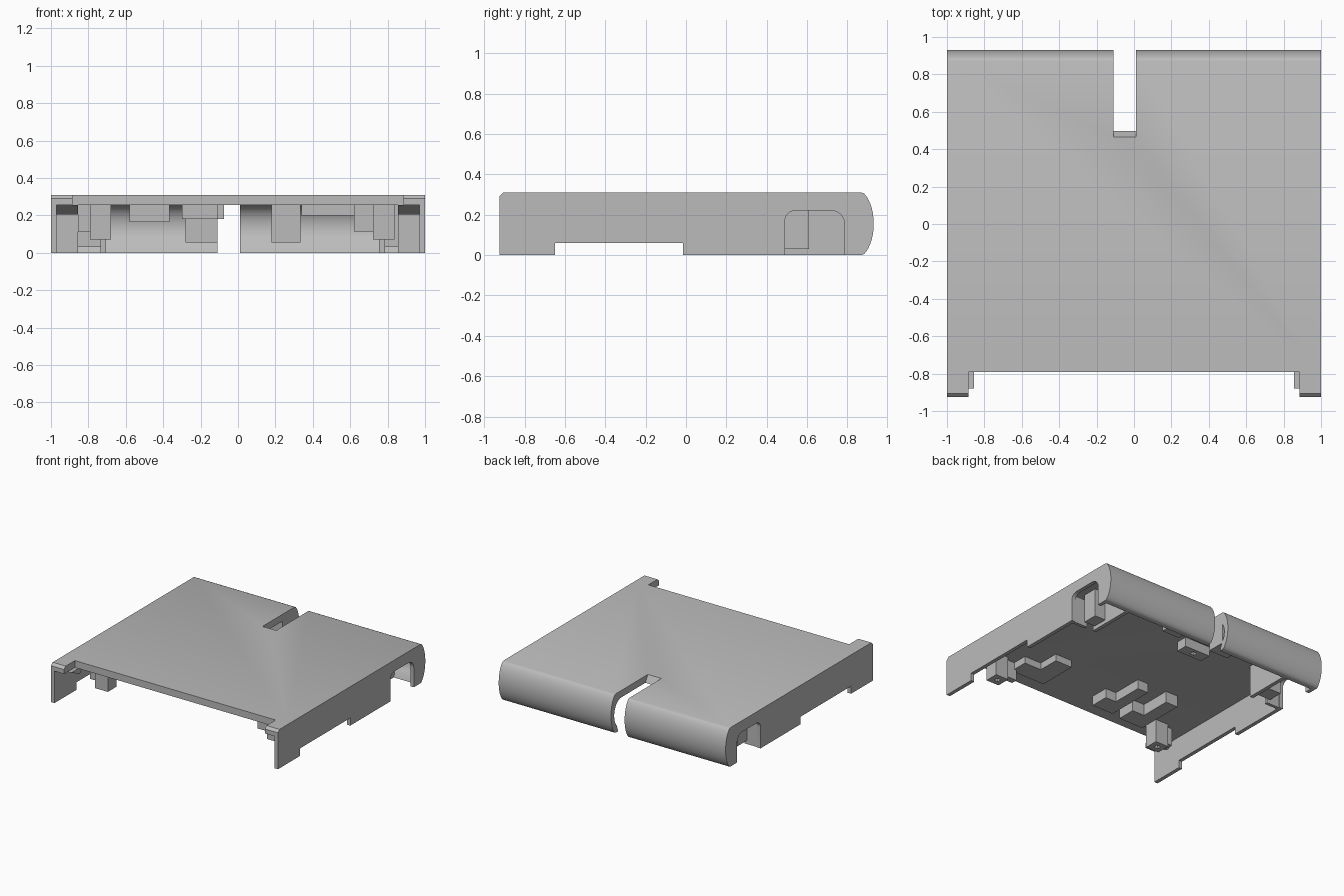
import bpy, bmesh, math

cube = bpy.data.objects.get("Cube")
if cube:
    bpy.data.objects.remove(cube, do_unlink=True)

grey = bpy.data.materials.new("plain grey")
grey.use_nodes = True
grey.diffuse_color = (0.5, 0.5, 0.5, 1)
grey.node_tree.nodes["Principled BSDF"].inputs["Base Color"].default_value = (0.5, 0.5, 0.5, 1)


def prism(name, profile, lo, hi, axis="x"):
    """Extrude a closed profile: (y, z) along x, or (x, y) along z."""
    place = (lambda p, t: (t, *p)) if axis == "x" else (lambda p, t: (*p, t))
    bm = bmesh.new()
    face = bm.faces.new([bm.verts.new(place(p, lo)) for p in profile])
    end = bmesh.ops.extrude_face_region(bm, geom=[face])["geom"]
    shift = place((0, 0), hi - lo)
    bmesh.ops.translate(bm, vec=shift, verts=[g for g in end if isinstance(g, bmesh.types.BMVert)])
    bmesh.ops.recalc_face_normals(bm, faces=bm.faces)
    mesh = bpy.data.meshes.new(name)
    bm.to_mesh(mesh)
    bm.free()
    obj = bpy.data.objects.new(name, mesh)
    bpy.context.collection.objects.link(obj)
    mesh.materials.append(grey)
    return obj


def box(name, x, y, z):
    return prism(name, [(x[0], y[0]), (x[1], y[0]), (x[1], y[1]), (x[0], y[1])], *z, axis="z")


def cut(obj, cutter):
    cutter.hide_render = True
    cutter.hide_viewport = True
    cutter.display_type = "WIRE"
    mod = obj.modifiers.new("cut", "BOOLEAN")
    mod.object = cutter
    mod.operation = "DIFFERENCE"
    mod.solver = "EXACT"


def arc(cy, cz, ry, rz, start, end, steps):
    angles = [math.radians(start + (end - start) * i / steps) for i in range(steps + 1)]
    return [(cy + ry * math.cos(a), cz + rz * math.sin(a)) for a in angles]


def smooth(obj):
    bpy.ops.object.select_all(action="DESELECT")
    obj.select_set(True)
    bpy.context.view_layer.objects.active = obj
    bpy.ops.object.shade_smooth_by_angle(angle=math.radians(32))


UNDER = 0.255   # underside of the top plate
TOP = 0.31

# Top plate rolling over into the curved back wall
outer = [(0.87, TOP)] + arc(0.84, 0.155, 0.09, 0.17, 62, -62, 14) + [(0.87, 0)]
inner = [(0.84, 0.0)] + arc(0.80, 0.14, 0.09, 0.115, -50, 90, 12)
shell = prism("top_and_back_shell", [(-0.79, UNDER), (-0.79, TOP)] + outer + inner, -0.985, 0.985)
slot = prism("slot_cutter", [(0.46, 0.32), (0.5, 0.25), (0.5, -0.1), (1, -0.1), (1, 0.32)], -0.11, 0.01)
cut(shell, slot)
smooth(shell)

# Side walls with a bottom recess and an arched opening near the back
arch = ([(0.49, 0)] + arc(0.54, 0.17, 0.05, 0.05, 180, 90, 6)
        + arc(0.72, 0.155, 0.065, 0.065, 90, 0, 6) + [(0.785, 0)])
wall = ([(-0.925, 0.0), (-0.65, 0), (-0.65, 0.06), (-0.015, 0.06), (-0.015, 0)]
        + arch + outer[::-1] + [(-0.905, TOP), (-0.925, 0.29)])

for s, side in ((1, "left"), (-1, "right")):
    def span(a, b):
        return sorted((s * a, s * b))

    smooth(prism(side + "_wall", wall, *span(0.97, 1)))
    # Front corner tab and its sloping support
    prism(side + "_front_tab",
          [(-0.925, UNDER), (-0.925, 0.29), (-0.905, TOP), (-0.79, TOP), (-0.79, UNDER)],
          *span(0.885, 0.975))
    prism(side + "_tab_support", [(-0.88, UNDER), (-0.77, 0.205), (-0.72, UNDER)], *span(0.855, 0.97))
    # Enclosure behind the arched opening
    x_in = 0.755 if s > 0 else 0.705
    box(side + "_arch_inner_wall", span(x_in, x_in + 0.03), (0.47, 0.85), (0, UNDER))
    box(side + "_arch_front_wall", span(0.855, 0.97), (0.46, 0.485), (0, 0.22))
    box(side + "_arch_boss", span(x_in, 0.88), (0.49, 0.61), (0.03, UNDER))
    # Front screw boss with a small socket
    cx = 0.78 if s > 0 else 0.735
    boss = box(side + "_front_boss", span(cx - 0.057, cx + 0.057), (-0.67, -0.56), (0.07, UNDER))
    cut(boss, box(side + "_socket_cutter", span(cx - 0.018, cx + 0.018), (-0.633, -0.597), (0.03, 0.16)))

# Small ribs beside the front bosses
box("left_boss_rib", (0.62, 0.725), (-0.64, -0.59), (0.115, UNDER))
box("right_boss_rib", (-0.855, -0.79), (-0.64, -0.59), (0.115, UNDER))

# Stepped pads under the plate: full width at the front, half width behind
for name, x0, x1, y0, y1, z in (("left_pad", 0.34, 0.64, -0.62, -0.3, 0.2),
                                ("middle_pad", -0.3, -0.11, -0.6, -0.2, 0.18),
                                ("right_pad", -0.58, -0.365, -0.6, -0.2, 0.165)):
    xm, ym = (x0 + x1) / 2, y0 + 0.15
    prism(name, [(x0, y0), (x1, y0), (x1, ym), (xm, ym), (xm, y1), (x0, y1)], z, UNDER, axis="z")

# Latch block at the slot end and stops inside the back wall
latch = box("slot_latch", (-0.3, -0.075), (0.4, 0.495), (0.18, UNDER))
cut(latch, box("latch_hole_cutter", (-0.205, -0.17), (0.43, 0.465), (0.1, 0.23)))
box("back_stop_left", (0.18, 0.335), (0.72, 0.87), (0.055, UNDER))
box("back_stop_right", (-0.28, -0.11), (0.72, 0.87), (0.055, UNDER))
